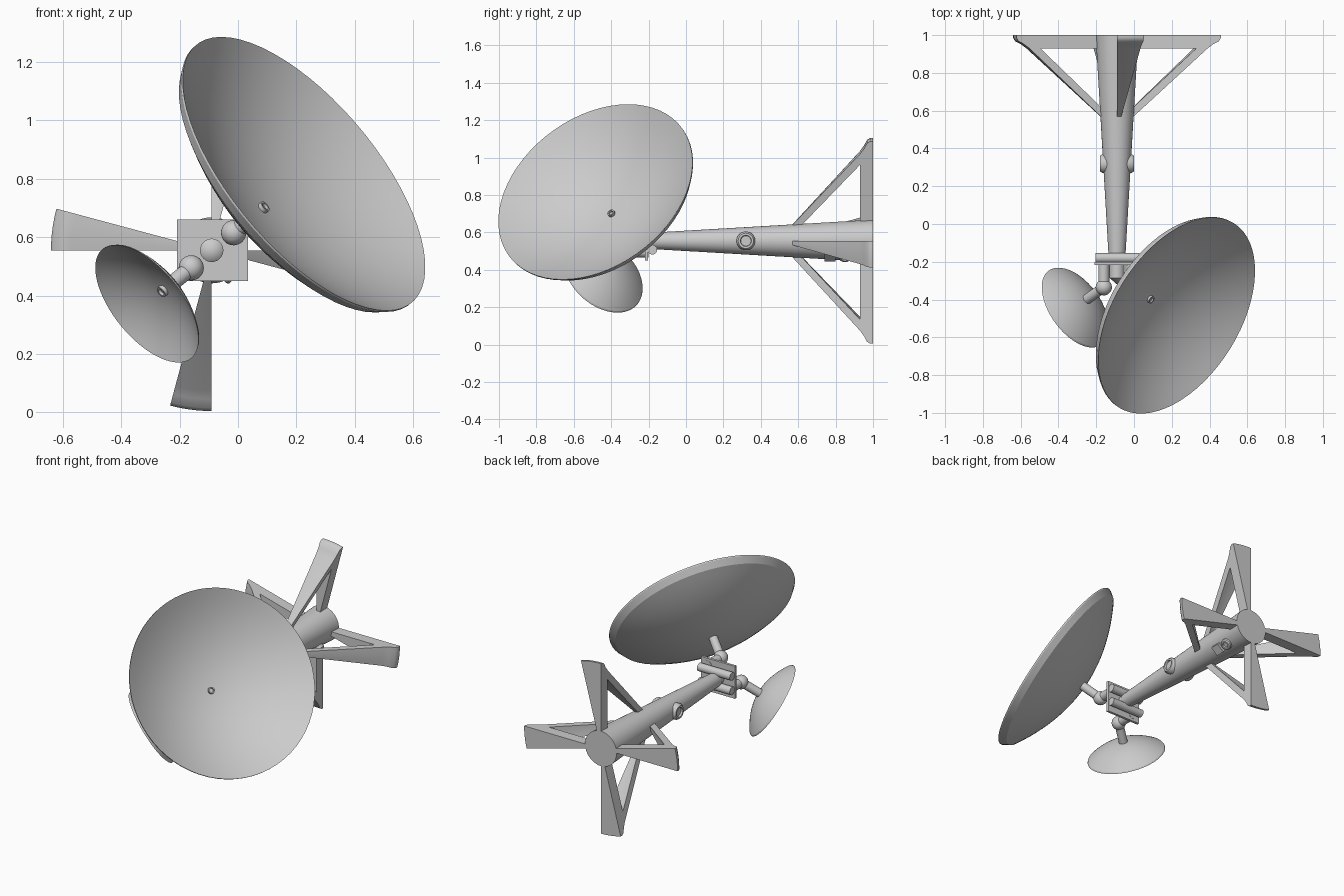
import bpy, bmesh
from math import sin, cos, pi, radians
from mathutils import Vector

if "Cube" in bpy.data.objects:
    bpy.data.objects.remove(bpy.data.objects["Cube"])

AX, AZ = -0.09, 0.555          # mast axis position (runs along y)
BACK, FRONT = Vector((0, 1, 0)), Vector((0, -1, 0))


def finish(bm, name, angle=35):
    bmesh.ops.remove_doubles(bm, verts=bm.verts, dist=1e-5)
    bmesh.ops.recalc_face_normals(bm, faces=bm.faces)
    me = bpy.data.meshes.new(name)
    bm.to_mesh(me)
    bm.free()
    ob = bpy.data.objects.new(name, me)
    bpy.context.collection.objects.link(ob)
    bpy.ops.object.select_all(action='DESELECT')
    bpy.context.view_layer.objects.active = ob
    ob.select_set(True)
    bpy.ops.object.shade_smooth_by_angle(angle=radians(angle))
    return ob


def lathe(name, origin, axis, profile, n=32, angle=35):
    """Revolve (radius, height) points about an axis through origin."""
    bm = bmesh.new()
    q = Vector(axis).to_track_quat('Z', 'Y')
    rings = []
    for r, h in profile:
        if r == 0:
            rings.append([bm.verts.new(Vector(origin) + q @ Vector((0, 0, h)))] * n)
        else:
            rings.append([bm.verts.new(Vector(origin) + q @ Vector(
                (r * cos(2 * pi * i / n), r * sin(2 * pi * i / n), h))) for i in range(n)])
    for a, b in zip(rings, rings[1:]):
        for i in range(n):
            j = (i + 1) % n
            quad = list(dict.fromkeys([a[i], a[j], b[j], b[i]]))
            if len(quad) > 2:
                bm.faces.new(quad)
    return finish(bm, name, angle)


def rod(name, origin, axis, r, h0, h1, n=24):
    return lathe(name, origin, axis, [(0, h0), (r, h0), (r, h1), (0, h1)], n)


def box(name, center, size, axis=(0, 0, 1)):
    bm = bmesh.new()
    bmesh.ops.create_cube(bm, size=1)
    q = Vector(axis).to_track_quat('Z', 'Y')
    for v in bm.verts:
        v.co = Vector(center) + q @ Vector([c * s for c, s in zip(v.co, size)])
    return finish(bm, name)


def ball(name, center, r):
    k = 16
    pts = [(r * sin(pi * i / k) if 0 < i < k else 0, -r * cos(pi * i / k)) for i in range(k + 1)]
    return lathe(name, center, BACK, pts)


# Tapered mast
lathe("mast", (AX, 0, AZ), BACK, [(0, -0.18), (0.044, -0.18), (0.113, 1.0), (0, 1.0)], 48)

# Four pinwheel wedge fins with open triangular frames
fin_profile = [(0.04, 0.525), (0.48, 0.93), (0.51, 0.952), (0.54, 0.968), (0.55, 0.985),
               (0.55, 1.0), (0.04, 1.0), (0.04, 0.93), (0.42, 0.93), (0.04, 0.575)]
for k in range(4):
    bm = bmesh.new()
    loops = []
    for s in range(6):
        a = k * pi / 2 - radians(15) * s / 5
        loops.append([bm.verts.new((AX + r * cos(a), y, AZ + r * sin(a))) for r, y in fin_profile])
    for a, b in zip(loops, loops[1:]):
        for i in range(len(a)):
            j = (i + 1) % len(a)
            bm.faces.new((a[i], a[j], b[j], b[i]))
    bm.faces.new(loops[0])
    bm.faces.new(loops[-1])
    finish(bm, f"fin_{k + 1}")

# Side portholes
port = [(0, 0.03), (0.05, 0.03), (0.05, 0.077), (0.041, 0.09), (0.03, 0.09), (0.027, 0.079), (0, 0.079)]
for side, name in ((-1, "porthole_left"), (1, "porthole_right")):
    lathe(name, (AX, 0.32, AZ), (side, 0, 0), port)

# Service fittings low on the mast
low = Vector((cos(radians(-50)), 0, sin(radians(-50))))
lathe("service_port", (AX, 0.85, AZ), low,
      [(0, 0.06), (0.034, 0.06), (0.034, 0.118), (0.028, 0.125), (0.018, 0.125), (0.016, 0.115), (0, 0.115)])
box("service_hatch", Vector((AX, 0.77, AZ)) + low * 0.095, (0.06, 0.06, 0.045), low)

# Head plate, clamp bars and nose
box("head_plate", (-0.0875, -0.21, AZ), (0.243, 0.016, 0.21))
for z, name in ((AZ - 0.047, "lower_clamp_bar"), (AZ + 0.047, "upper_clamp_bar")):
    rod(name, (AX, -0.18, z), (1, 0, 0), 0.026, -0.115, 0.12)
lathe("nose", (AX, 0, AZ), FRONT, [(0, 0.18), (0.04, 0.18), (0.04, 0.285), (0, 0.32)])


def dish(label, joint, axis, radius, vertex, depth, lip):
    """Stub, ball joint, arm and bowl; distances run along the axis from the joint."""
    axis, joint = Vector(axis).normalized(), Vector(joint)
    rod(label + "_stub", (joint.x, -0.2, joint.z), FRONT, 0.029, 0, 0.13)
    ball(label + "_ball_joint", joint, 0.043)
    rod(label + "_arm", joint, axis, 0.027, 0, vertex)
    lathe(label + "_feed_ring", joint, axis,
          [(0, vertex - 0.01), (0.02, vertex - 0.01), (0.02, vertex + 0.014),
           (0.013, vertex + 0.014), (0.012, vertex + 0.004), (0, vertex + 0.004)])
    k = 14
    inner = [(radius * i / k, vertex + depth * (i / k) ** 2) for i in range(k + 1)]
    # Back shell with an optional steep rim band
    edge = radius - lip * 0.55
    drop = vertex + depth - lip
    base = vertex - 0.008
    outer = [(edge * i / k, base + (drop - base) * (i / k) ** 2) for i in range(k + 1)]
    if lip > 0.01:
        outer.append((radius, vertex + depth - 0.008))
    lathe(label + "_bowl", joint, axis, inner + outer[::-1], 64, 25)


dish("large_dish", (-0.015, -0.335, 0.615), (0.692, -0.43, 0.58), 0.575, 0.143, 0.205, 0.045)
dish("small_dish", (-0.16, -0.335, 0.495), (-0.68, -0.485, -0.55), 0.241, 0.138, 0.085, 0.008)
